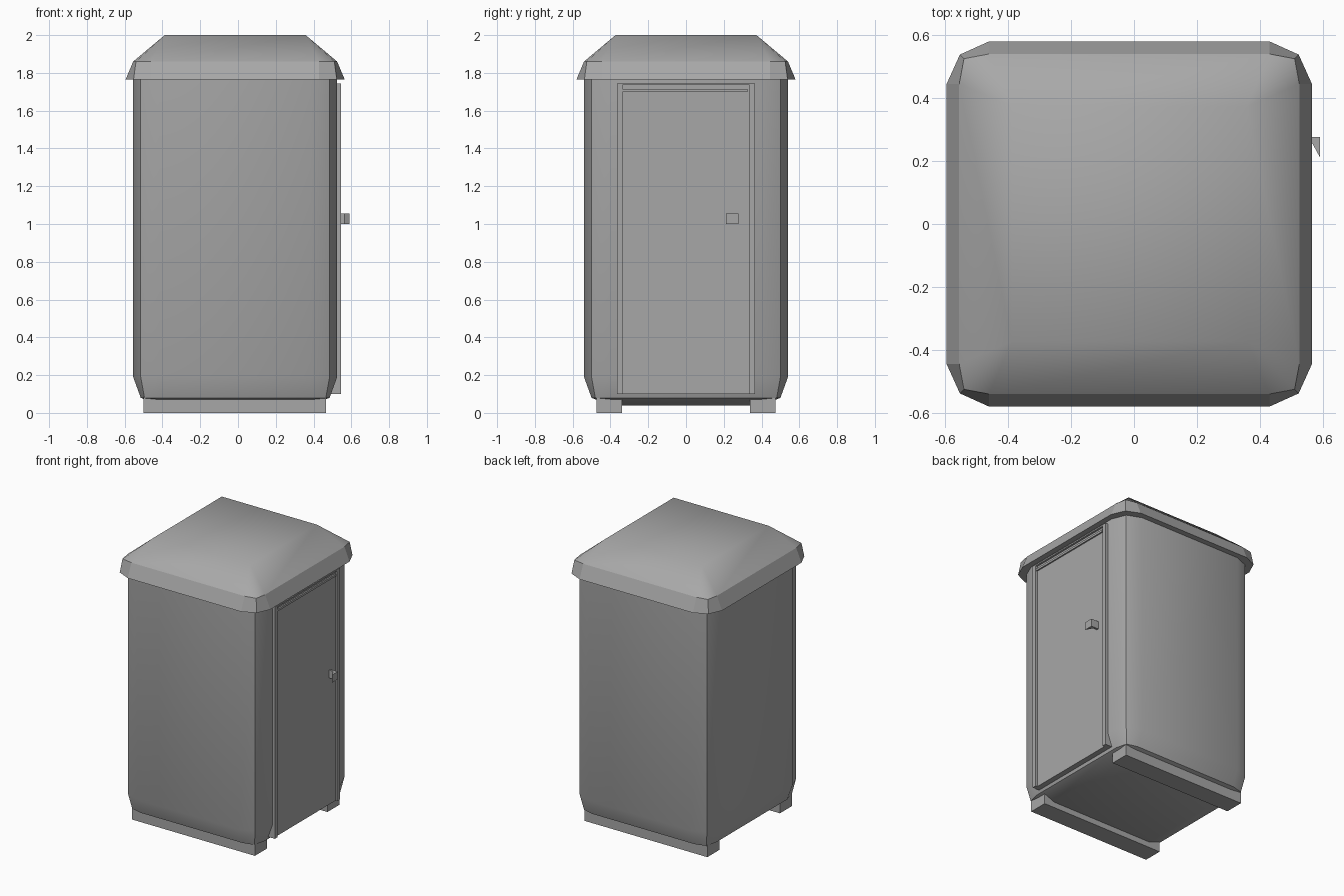
import bpy, bmesh, math

if "Cube" in bpy.data.objects:
    bpy.data.objects.remove(bpy.data.objects["Cube"], do_unlink=True)

CX = -0.015  # cabin axis

grey = bpy.data.materials.new("plain_grey")
grey.use_nodes = True
grey.diffuse_color = (0.39, 0.39, 0.39, 1)
grey.node_tree.nodes["Principled BSDF"].inputs["Base Color"].default_value = grey.diffuse_color


def add_object(name, bm):
    bmesh.ops.recalc_face_normals(bm, faces=bm.faces[:])
    mesh = bpy.data.meshes.new(name)
    bm.to_mesh(mesh)
    bm.free()
    mesh.materials.append(grey)
    obj = bpy.data.objects.new(name, mesh)
    bpy.context.collection.objects.link(obj)
    return obj


def ring(half, core, mid):
    """Square outline whose corners are rounded in two steps."""
    pts = []
    for sx, sy in ((1, 1), (-1, 1), (-1, -1), (1, -1)):
        corner = [(half, core), (mid, mid), (core, half)]
        if sx * sy < 0:
            corner.reverse()
        pts += [(CX + sx * x, sy * y) for x, y in corner]
    return pts


def loft(levels):
    """Skin a stack of (z, half, core, mid) rings and cap both ends."""
    bm = bmesh.new()
    rows = [[bm.verts.new((x, y, z)) for x, y in ring(h, c, m)] for z, h, c, m in levels]
    for low, high in zip(rows, rows[1:]):
        for i in range(len(low)):
            j = (i + 1) % len(low)
            bm.faces.new((low[i], low[j], high[j], high[i]))
    bm.faces.new(rows[0])
    bm.faces.new(rows[-1])
    bmesh.ops.remove_doubles(bm, verts=bm.verts[:], dist=0.0005)
    return bm


def box(name, x, y, z):
    bm = bmesh.new()
    bmesh.ops.create_cube(bm, size=1)
    for v in bm.verts:
        v.co = [lo + (c + 0.5) * (hi - lo) for c, (lo, hi) in zip(v.co, (x, y, z))]
    return add_object(name, bm)


# Cabin walls with rounded corners and tucked-in floor
cabin = add_object("cabin", loft([
    (0.04, 0.4, 0.4, 0.4), (0.08, 0.5, 0.4, 0.48),
    (0.19, 0.54, 0.4, 0.5), (1.78, 0.54, 0.4, 0.5)]))
bpy.ops.object.select_all(action='DESELECT')
cabin.select_set(True)
bpy.context.view_layer.objects.active = cabin
bpy.ops.object.shade_smooth_by_angle(angle=math.radians(40))

# Roof: flat sloping skirt below a softly shaded hipped top
bm = loft([(1.765, 0.58, 0.445, 0.538), (1.86, 0.54, 0.445, 0.525),
           (2.0, 0.373, 0.373, 0.373)])
for f in bm.faces:
    f.smooth = f.calc_center_median().z > 1.86
add_object("roof", bm)

# Skids
for side, (a, b) in (("right", (-0.475, -0.34)), ("left", (0.34, 0.475))):
    box("skid_" + side, (-0.5, 0.465), (a, b), (0, 0.085))

# Door with side posts and header rails
box("door", (0.45, 0.531), (-0.34, 0.34), (0.1, 1.745))
for name, a, b in (("hinge_post", -0.365, -0.335), ("latch_post", 0.335, 0.365)):
    box(name, (0.45, 0.545), (a, b), (0.1, 1.745))
box("header_upper", (0.5, 0.545), (-0.335, 0.335), (1.735, 1.745))
box("header_lower", (0.5, 0.541), (-0.335, 0.325), (1.7, 1.715))

# Hooked door handle
bm = bmesh.new()
outline = [(0.525, 0.277), (0.59, 0.277), (0.59, 0.213), (0.563, 0.262), (0.525, 0.262)]
face = bm.faces.new([bm.verts.new((x, y, 1.0)) for x, y in outline])
top = bmesh.ops.extrude_face_region(bm, geom=[face])["geom"]
bmesh.ops.translate(bm, vec=(0, 0, 0.055),
                    verts=[g for g in top if isinstance(g, bmesh.types.BMVert)])
add_object("door_handle", bm)
